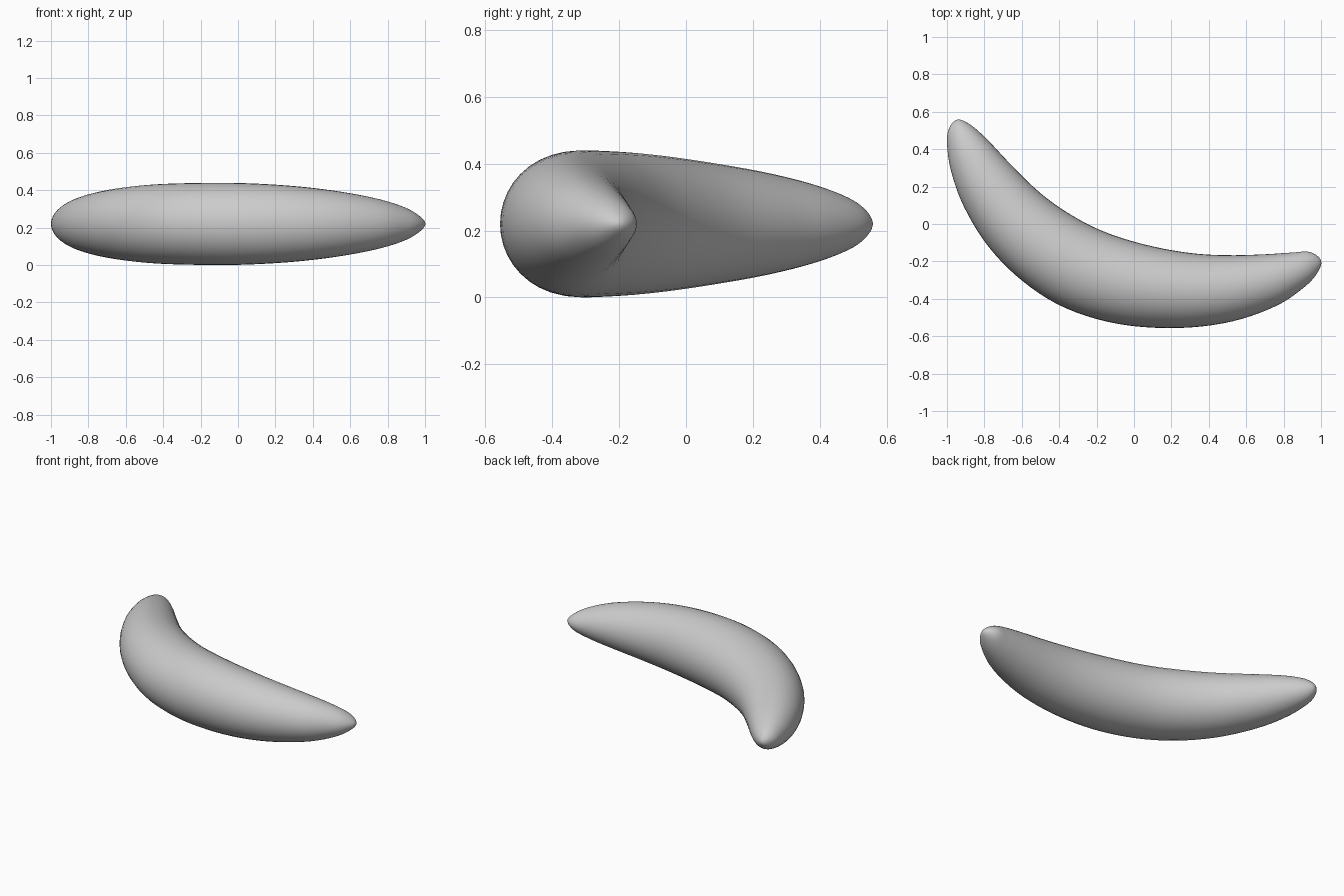
import bpy, bmesh, math

if "Cube" in bpy.data.objects:
    bpy.data.objects.remove(bpy.data.objects["Cube"])

# Stations from back-left tip to right tip: outer x, y, inner x, y, half height
STATIONS = [
    (-.945, .558, -.945, .558, 0),
    (-.982, .525, -.900, .546, .042),
    (-1.0, .45, -.845, .508, .08),
    (-.98, .29, -.77, .437, .121),
    (-.908, .09, -.665, .325, .158),
    (-.775, -.125, -.50, .165, .19),
    (-.59, -.31, -.33, .045, .21),
    (-.365, -.45, -.15, -.045, .218),
    (-.08, -.535, .07, -.113, .219),
    (.235, -.556, .30, -.155, .205),
    (.52, -.522, .50, -.167, .178),
    (.76, -.438, .70, -.162, .138),
    (.91, -.338, .84, -.153, .094),
    (.98, -.262, .94, -.150, .048),
    (1.0, -.195, 1.0, -.195, 0),
]
STEPS, SIDES, MID_Z = 5, 40, .22


def mirrored(s):
    # continue the rails smoothly around a tip
    return (s[2], s[3], s[0], s[1], -s[4])


def catmull(a, b, c, d, t):
    return [.5 * (2 * q + (r - p) * t + (2 * p - 5 * q + 4 * r - s) * t * t
                  + (3 * q - p - 3 * r + s) * t ** 3)
            for p, q, r, s in zip(a, b, c, d)]


# Smoothly interpolated sections between the two tips
pts = [mirrored(STATIONS[1])] + STATIONS + [mirrored(STATIONS[-2])]
sections = [catmull(*pts[i:i + 4], k / STEPS)
            for i in range(len(STATIONS) - 1) for k in range(STEPS)][1:]

# Curved fruit body: elliptical rings skinned along the bend
bm = bmesh.new()
rings = []
for ox, oy, ix, iy, h in sections:
    ring = []
    for j in range(SIDES):
        a = 2 * math.pi * j / SIDES
        c = (1 + math.cos(a)) / 2
        ring.append(bm.verts.new((ix + (ox - ix) * c, iy + (oy - iy) * c,
                                  MID_Z + h * math.sin(a))))
    rings.append(ring)
for r0, r1 in zip(rings, rings[1:]):
    for j in range(SIDES):
        k = (j + 1) % SIDES
        bm.faces.new((r0[j], r0[k], r1[k], r1[j]))

# Rounded tips
for s, ring in ((STATIONS[0], rings[0]), (STATIONS[-1], rings[-1])):
    tip = bm.verts.new((s[0], s[1], MID_Z))
    for j in range(SIDES):
        bm.faces.new((tip, ring[j], ring[(j + 1) % SIDES]))
bmesh.ops.recalc_face_normals(bm, faces=bm.faces)

mesh = bpy.data.meshes.new("banana_body")
bm.to_mesh(mesh)
bm.free()
mesh.shade_smooth()
body = bpy.data.objects.new("banana_body", mesh)
bpy.context.collection.objects.link(body)
